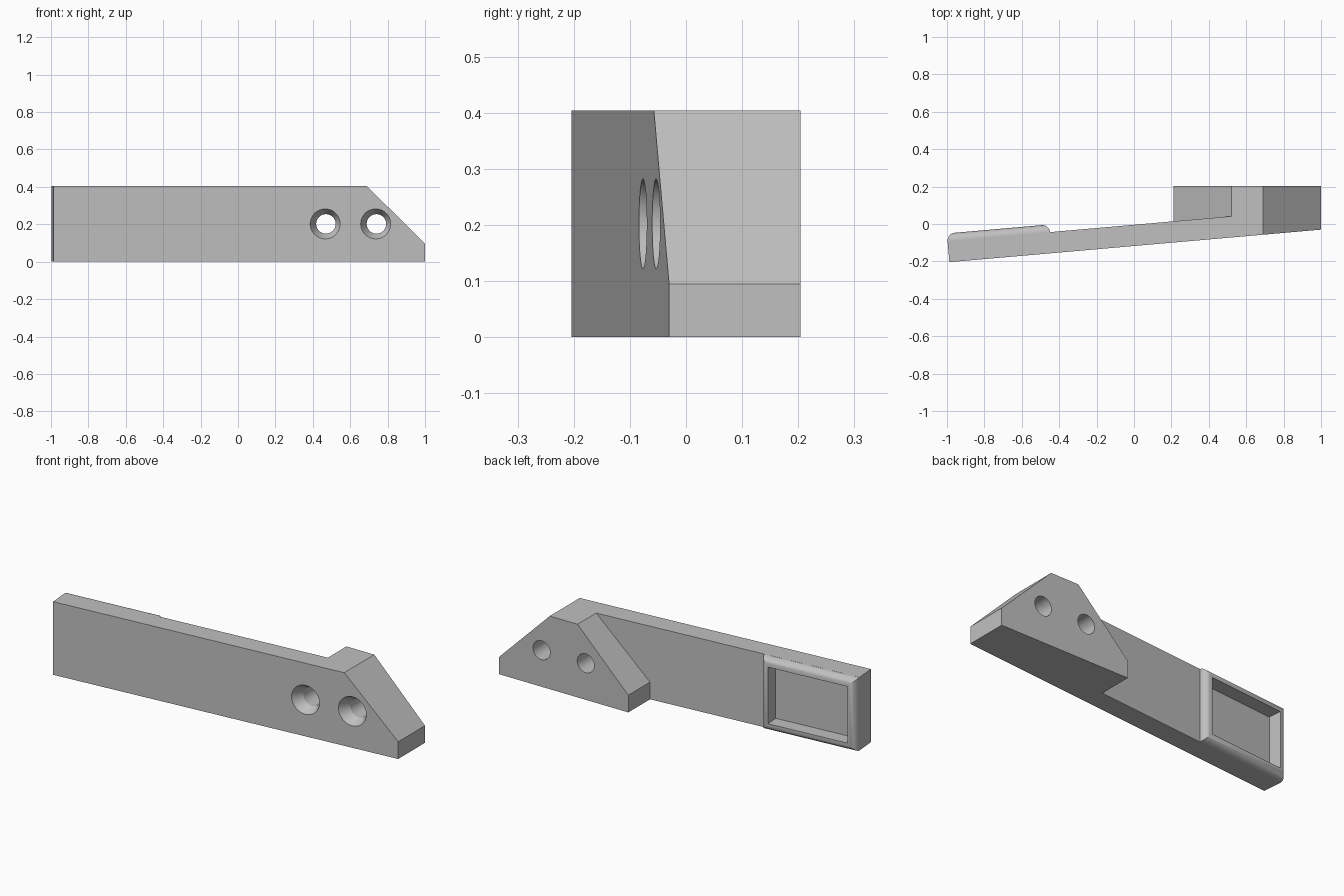
import bpy
import bmesh
import math
from mathutils import Matrix, Vector

if "Cube" in bpy.data.objects:
    bpy.data.objects.remove(bpy.data.objects["Cube"], do_unlink=True)

HEIGHT = 0.404
BACK = 0.204
ANGLE = math.radians(5)
SLOPE = math.tan(ANGLE)
CORNER = Vector((-0.987, -0.204, 0))
TILT = Matrix.Translation(CORNER) @ Matrix.Rotation(ANGLE, 4, 'Z')
ARM_THICK = 0.1135

grey = bpy.data.materials.new("light_grey")
grey.use_nodes = True
COLOUR = (0.53, 0.53, 0.53, 1)
grey.diffuse_color = COLOUR
grey.node_tree.nodes["Principled BSDF"].inputs["Base Color"].default_value = COLOUR


def finish(bm, name):
    bmesh.ops.recalc_face_normals(bm, faces=bm.faces)
    mesh = bpy.data.meshes.new(name)
    bm.to_mesh(mesh)
    bm.free()
    mesh.materials.append(grey)
    obj = bpy.data.objects.new(name, mesh)
    bpy.context.collection.objects.link(obj)
    return obj


def front_line(x):
    return CORNER.y + (x - CORNER.x) * SLOPE


def prism(outline, y0, y1):
    """Extrude an x-z outline along y."""
    bm = bmesh.new()
    face = bm.faces.new([bm.verts.new((x, y0, z)) for x, z in outline])
    new = bmesh.ops.extrude_face_region(bm, geom=[face])["geom"]
    bmesh.ops.translate(bm, vec=(0, y1 - y0, 0),
                        verts=[v for v in new if isinstance(v, bmesh.types.BMVert)])
    return bm


def box(low, high):
    bm = bmesh.new()
    bmesh.ops.create_cube(bm, size=1)
    low, high = Vector(low), Vector(high)
    for v in bm.verts:
        v.co = [a + (b - a) * (c + 0.5) for a, b, c in zip(low, high, v.co)]
    return bm


def cone(name, x, y0, y1, r0, r1):
    bm = bmesh.new()
    place = Matrix.Translation((x, (y0 + y1) / 2, HEIGHT / 2))
    bmesh.ops.create_cone(bm, cap_ends=True, segments=64, radius1=r0, radius2=r1,
                          depth=y1 - y0, matrix=place @ Matrix.Rotation(-math.pi / 2, 4, 'X'))
    return finish(bm, name)


def combine(target, other, operation):
    mod = target.modifiers.new(operation.title(), 'BOOLEAN')
    mod.operation = operation
    mod.solver = 'EXACT'
    mod.object = other
    bpy.context.view_layer.objects.active = target
    bpy.ops.object.modifier_apply(modifier=mod.name)
    bpy.data.objects.remove(other, do_unlink=True)


# Slanted arm with a chamfered upper corner and a square-cut free end
bm = prism([(CORNER.x, 0), (1, 0), (1, 0.095), (0.69, HEIGHT), (CORNER.x, HEIGHT)],
           0, ARM_THICK)
for v in bm.verts:
    if v.co.y > 0 and v.co.x < 0:
        v.co.x -= ARM_THICK * SLOPE
    v.co.y += front_line(v.co.x)
arm = finish(bm, "bracket_arm")

# Trapezoid mounting block behind the chamfered end
block = finish(prism([(0.21, 0), (1, 0), (1, 0.095), (0.69, HEIGHT), (0.52, HEIGHT),
                      (0.21, 0.095)], 0, BACK), "mounting_block")
combine(arm, block, 'UNION')

# Raised pad with rounded back edges at the free end
GAP = 0.0004
PAD_BACK = 0.154
bm = box((GAP, 0.05, GAP), (0.55, PAD_BACK, HEIGHT - GAP))
rim = [e for e in bm.edges if all(v.co.y > 0.1 for v in e.verts)]
bmesh.ops.bevel(bm, geom=rim, offset=0.04, segments=8, profile=0.5, affect='EDGES')
bm.transform(TILT)
combine(arm, finish(bm, "raised_pad"), 'UNION')

# Rectangular pocket in the pad
bm = box((0.045, PAD_BACK - 0.075, 0.046), (0.505, 0.3, HEIGHT - 0.046))
bm.transform(TILT)
combine(arm, finish(bm, "pocket_cutter"), 'DIFFERENCE')

# Two countersunk through holes
for x in (0.47, 0.74):
    y = front_line(x)
    combine(arm, cone("hole_cutter", x, -0.5, 0.5, 0.052, 0.052), 'DIFFERENCE')
    combine(arm, cone("countersink_cutter", x, y - 0.02, y + 0.05, 0.091, 0.052), 'DIFFERENCE')

bpy.ops.object.select_all(action='DESELECT')
arm.select_set(True)
bpy.context.view_layer.objects.active = arm
bpy.ops.object.shade_smooth_by_angle(angle=math.radians(25))
